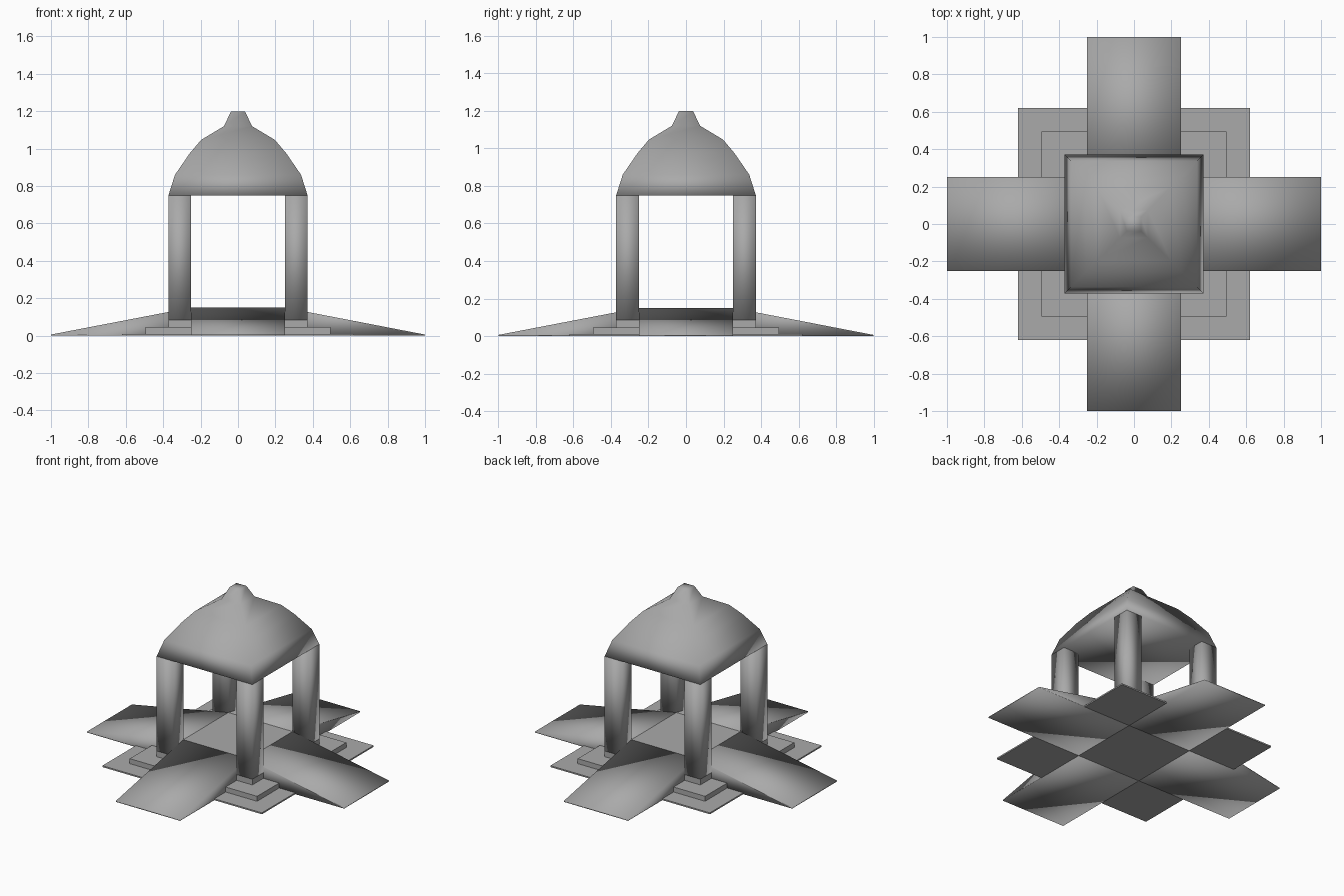
import bpy
import bmesh

cube = bpy.data.objects.get("Cube")
if cube:
    bpy.data.objects.remove(cube, do_unlink=True)

GREY = (0.4, 0.4, 0.4, 1)
stone = bpy.data.materials.new("grey stone")
stone.use_nodes = True
stone.diffuse_color = GREY
stone.node_tree.nodes["Principled BSDF"].inputs["Base Color"].default_value = GREY

HALF = 0.25           # half width of ramps and deck
SIDES = [("front", 0, -1), ("back", 0, 1), ("left", 1, 0), ("right", -1, 0)]
CORNERS = [("front_left", 1, -1), ("front_right", -1, -1),
           ("back_left", 1, 1), ("back_right", -1, 1)]


def loft(name, rings, smooth):
    """Join stacked four-point rings into a closed solid."""
    bm = bmesh.new()
    loops = [[bm.verts.new(p) for p in ring] for ring in rings]
    for a, b in zip(loops, loops[1:]):
        for i in range(4):
            j = (i + 1) % 4
            bm.faces.new((a[i], a[j], b[j], b[i]))
    bm.faces.new(loops[0][::-1])
    bm.faces.new(loops[-1])
    bmesh.ops.recalc_face_normals(bm, faces=bm.faces)
    for f in bm.faces:
        f.smooth = smooth
    mesh = bpy.data.meshes.new(name)
    bm.to_mesh(mesh)
    bm.free()
    mesh.materials.append(stone)
    obj = bpy.data.objects.new(name, mesh)
    bpy.context.collection.objects.link(obj)
    return obj


def square(x0, x1, y0, y1, z):
    return [(x0, y0, z), (x1, y0, z), (x1, y1, z), (x0, y1, z)]


def box(name, x, y, z, smooth=False):
    return loft(name, [square(*x, *y, h) for h in z], smooth)


# Raised central deck
box("deck", (-HALF, HALF), (-HALF, HALF), (0, 0.15))

# Four wedge ramps falling away from the deck
for side, dx, dy in SIDES:
    def place(out, across, z):
        return (dx * out - dy * across, dy * out + dx * across, z)
    rings = [[place(out, -HALF, 0), place(out, HALF, 0),
              place(out, HALF, top), place(out, -HALF, top)]
             for out, top in ((HALF, 0.15), (1, 0.006))]
    loft(side + "_ramp", rings, True)

# Stepped plinths and square columns in the four corners
for corner, sx, sy in CORNERS:
    bottom = 0
    for step, (reach, top) in enumerate(((0.62, 0.01), (0.495, 0.045), (0.372, 0.085))):
        box(f"{corner}_step_{step + 1}", (sx * HALF, sx * reach),
            (sy * HALF, sy * reach), (bottom, top))
        bottom = top
    box(corner + "_column", (sx * HALF, sx * 0.372),
        (sy * HALF, sy * 0.372), (0.085, 0.75), True)

# Square curved dome with its tapered finial
PROFILE = [(0.372, 0.75), (0.337, 0.86), (0.258, 0.975),
           (0.197, 1.047), (0.075, 1.12), (0.038, 1.198)]
loft("dome", [square(-r, r, -r, r, z) for r, z in PROFILE], True)
